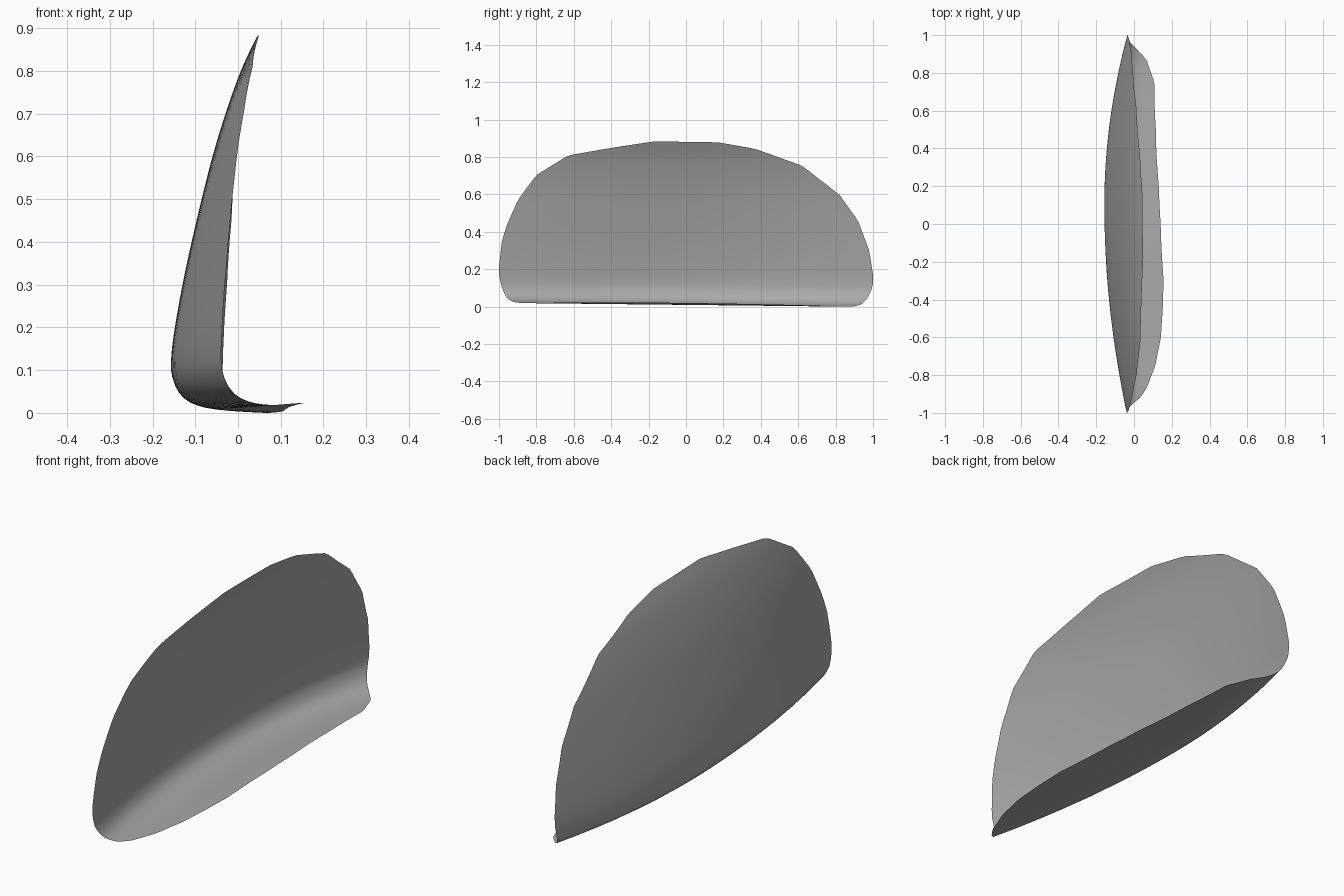
import bpy, bmesh, math
from mathutils import Vector

old = bpy.data.objects.get("Cube")
if old:
    bpy.data.objects.remove(old, do_unlink=True)

# Cross-section at mid length (x, z): flat lip, tight bend, leaning wall
PROFILE = [(.16, .012), (.08, .006), (0, .0), (-.06, .002), (-.105, .013), (-.135, .035),
           (-.152, .07), (-.157, .11), (-.147, .2), (-.115, .37), (-.06, .6),
           (-.002, .78), (.046, .885), (.07, .93)]
# Upper rim height and lower cut (as distance along the section) against y
RIM = [(-1, .2), (-.985, .34), (-.96, .43), (-.9, .57), (-.8, .705), (-.63, .81),
       (-.4, .85), (-.17, .885), (.17, .88), (.37, .845), (.62, .755),
       (.82, .6), (.92, .46), (.98, .3), (1, .17)]
LIP = [(-1, .43), (-.985, .36), (-.96, .3), (-.92, .24), (-.87, .195), (-.75, .125),
       (-.6, .07), (-.45, .04), (-.3, .02), (0, .02), (.2, .03), (.5, .07),
       (.75, .12), (.87, .19), (.93, .26), (.97, .32), (.99, .36), (1, .40)]


def lookup(table, t):
    """Linear interpolation in a sorted table of pairs."""
    for (a, va), (b, vb) in zip(table, table[1:]):
        if t <= b:
            return va + (vb - va) * max(0, t - a) / (b - a)
    return table[-1][1]


def smooth_path(points, steps=12):
    """Catmull-Rom curve through the points."""
    p = [Vector(q) for q in points]
    p = [2 * p[0] - p[1]] + p + [2 * p[-1] - p[-2]]
    out = []
    for a, b, c, d in zip(p, p[1:], p[2:], p[3:]):
        for i in range(steps):
            t = i / steps
            out.append(.5 * (2 * b + (c - a) * t + (2 * a - 5 * b + 4 * c - d) * t * t
                             + (3 * b - a - 3 * c + d) * t ** 3))
    return out + [p[-2]]


path = smooth_path(PROFILE)
dist = [0]
for a, b in zip(path, path[1:]):
    dist.append(dist[-1] + (b - a).length)
x_at = [(d, p.x) for d, p in zip(dist, path)]
z_at = [(d, p.y) for d, p in zip(dist, path)]
bend = next(i for i, p in enumerate(path) if p.x < -.15)
s_at_height = [(p.y, d) for d, p in zip(dist[bend:], path[bend:])]


def surface_point(y, s):
    """Section pushed inward towards both ends, with a slight tilt at the base."""
    x, z = lookup(x_at, s), lookup(z_at, s)
    bow = .13 * ((y - .1) / (.9 if y > .1 else 1.1)) ** 2
    x += bow * (1 - (.65 - .1 * y) * z)
    z += .011 * (1 - y) * max(0, 1 - z / .5)
    return Vector((x, y, z))


# Curved shell as one open sheet
COLS, ROWS = 72, 56
bm = bmesh.new()
grid = []
for i in range(COLS + 1):
    y = -math.cos(math.pi * i / COLS)
    low = lookup(LIP, y)
    high = max(lookup(s_at_height, lookup(RIM, y)), low + .002)
    grid.append([bm.verts.new(surface_point(y, low + (high - low) * (j / ROWS) ** 1.3))
                 for j in range(ROWS + 1)])
for a, b in zip(grid, grid[1:]):
    for j in range(ROWS):
        bm.faces.new((a[j], a[j + 1], b[j + 1], b[j]))
floor = min(v.co.z for v in bm.verts)
bmesh.ops.translate(bm, verts=bm.verts, vec=(0, 0, -floor))
mesh = bpy.data.meshes.new("curved_shell")
bm.to_mesh(mesh)
bm.free()
shell = bpy.data.objects.new("curved_shell", mesh)
bpy.context.collection.objects.link(shell)

# Plain grey material
grey = bpy.data.materials.new("plain_grey")
grey.use_nodes = True
colour = (.4, .4, .4, 1)
grey.diffuse_color = colour
grey.node_tree.nodes["Principled BSDF"].inputs["Base Color"].default_value = colour
mesh.materials.append(grey)

bpy.context.view_layer.objects.active = shell
shell.select_set(True)
bpy.ops.object.shade_smooth_by_angle(angle=math.radians(60))
